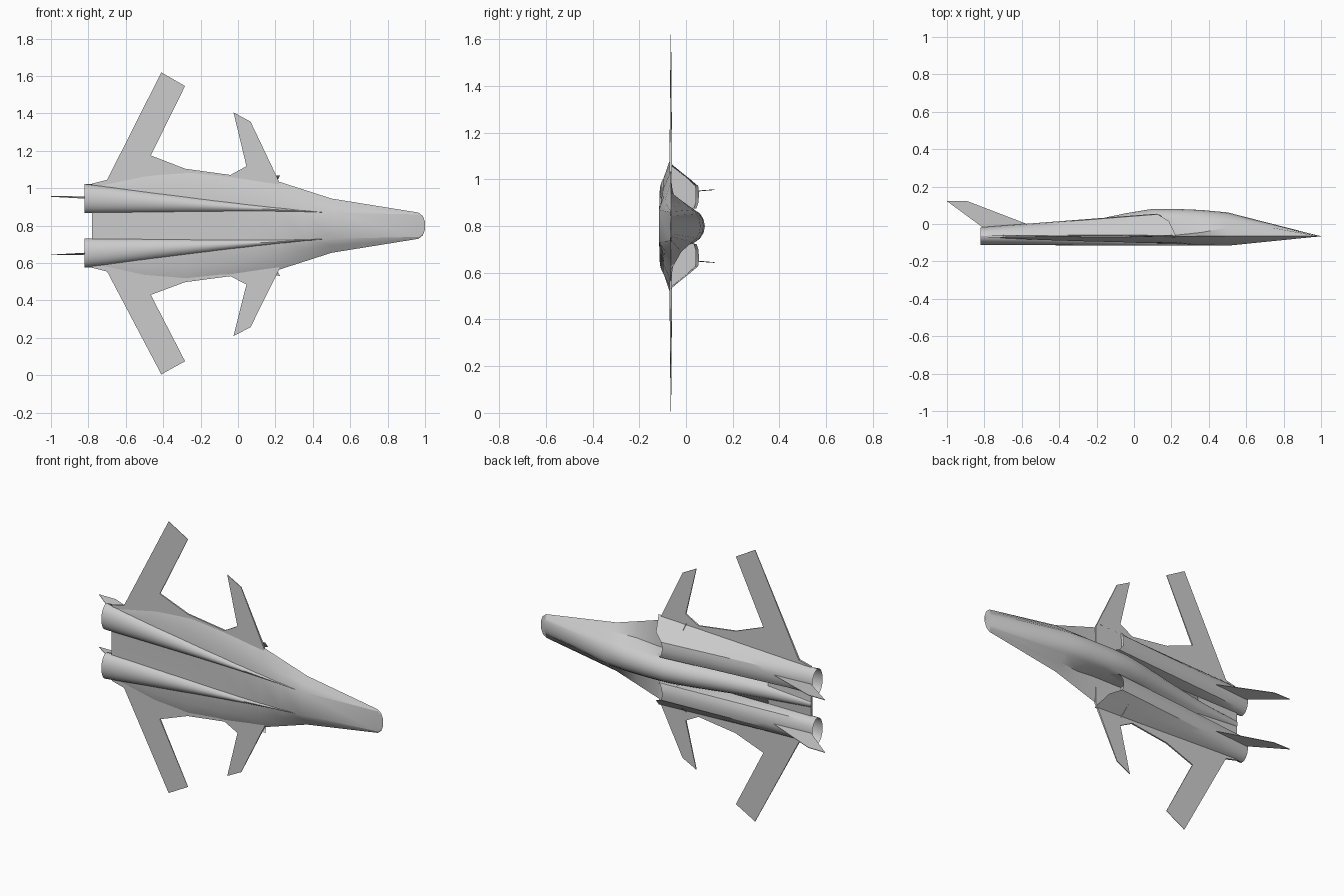
import bpy, bmesh, math

if "Cube" in bpy.data.objects:
    bpy.data.objects.remove(bpy.data.objects["Cube"])

MID = 0.80      # height of the craft's centre line
PLANE = -0.065  # wing plane

grey = bpy.data.materials.new("hull_grey")
grey.use_nodes = True
grey.diffuse_color = (0.6, 0.6, 0.6, 1)
grey.node_tree.nodes["Principled BSDF"].inputs["Base Color"].default_value = (0.6, 0.6, 0.6, 1)


def finish(name, bm, angle=30):
    bmesh.ops.remove_doubles(bm, verts=bm.verts, dist=0.0002)
    bmesh.ops.recalc_face_normals(bm, faces=bm.faces)
    me = bpy.data.meshes.new(name)
    bm.to_mesh(me)
    bm.free()
    ob = bpy.data.objects.new(name, me)
    bpy.context.collection.objects.link(ob)
    me.materials.append(grey)
    bpy.ops.object.select_all(action='DESELECT')
    ob.select_set(True)
    bpy.context.view_layer.objects.active = ob
    bpy.ops.object.shade_smooth_by_angle(angle=math.radians(angle))
    return ob


def loft(name, rings, closed=True, caps=(False, False), angle=30):
    """Skin rings of (x, y, z) points."""
    bm = bmesh.new()
    vs = [[bm.verts.new(p) for p in r] for r in rings]
    n = len(rings[0])
    for a, b in zip(vs, vs[1:]):
        for i in range(n if closed else n - 1):
            j = (i + 1) % n
            bm.faces.new((a[i], a[j], b[j], b[i]))
    for use, ring in zip(caps, (vs[0], vs[-1])):
        if use:
            bm.faces.new(ring)
    return finish(name, bm, angle)


# Fuselage: x, chine w, inner (w, y), shoulder (w, y), top y, belly (w, y), keel (w, y)
stations = [
    (1.000, .020, .015, -.065, .010, -.064, -.064, .015, -.066, .010, -.066),
    (.988, .052, .045, -.064, .035, -.063, -.062, .045, -.067, .040, -.067),
    (.965, .070, .062, -.062, .045, -.060, -.057, .066, -.068, .060, -.069),
    (.500, .145, .110, -.020, .070, .025, .062, .105, -.092, .070, -.116),
    (.360, .190, .100, -.045, .074, .030, .075, .130, -.095, .070, -.113),
    (.220, .235, .080, -.060, .073, .032, .081, .160, -.098, .070, -.108),
    (.100, .250, .078, -.062, .070, .030, .081, .180, -.098, .070, -.104),
    (-.040, .270, .075, -.062, .066, .010, .058, .200, -.098, .070, -.098),
    (-.280, .295, .070, -.062, .055, -.030, .008, .215, -.092, .070, -.089),
    (-.500, .280, .070, -.062, .040, -.055, -.030, .215, -.085, .070, -.081),
    (-.780, .225, .070, -.062, .015, -.061, -.060, .200, -.072, .070, -.072)]
rings = []
for x, we, wi, yi, ws, ys, yt, wb, yb, wk, yk in stations:
    half = [(ws * .75, ys + .55 * (yt - ys)), (ws * .4, ys + .88 * (yt - ys))]
    half = [(wk, yk), (wb, yb), (we, PLANE), (wi, yi), (ws, ys)] + half
    ring = [(x, y, MID + w) for w, y in half] + [(x, yt, MID)]
    ring += [(x, y, MID - w) for w, y in reversed(half)]
    rings.append(ring)
loft("fuselage", rings, caps=(True, True), angle=25)


def lip_x(y):
    """Raked front edge of an intake."""
    return .225 - .045 * (y - PLANE) / .095 if y < .03 else .18 - .06 * (y - .03) / .025


# Intake trapezoid, outer chine over the roof to the inner wall
trapezoid = [(.268, -.065), (.235, -.025), (.203, .015), (.172, .052), (.150, .055),
             (.125, .055), (.100, .053), (.076, .045), (.073, -.010), (.071, -.065)]
N = len(trapezoid) - 1
STEPS = 12


def flat_plate(name, outline, s, grow=1.0):
    """Thin lifting surface in the wing plane, tapering toward the tip."""
    bm = bmesh.new()
    layers = []
    for side in (-1, 1):
        layer = []
        for x, w in outline:
            half = .006 if w < .25 else max(.0012, .005 - .009 * (w - .25))
            if w > .245:
                w = .245 + grow * (w - .245)
            layer.append(bm.verts.new((x, PLANE + side * half, MID + s * w)))
        layers.append(layer)
        bm.faces.new(layer)
    n = len(outline)
    for i in range(n):
        j = (i + 1) % n
        bm.faces.new((layers[0][i], layers[0][j], layers[1][j], layers[1][i]))
    return finish(name, bm)


for s, side in ((1, "upper"), (-1, "lower")):
    # Engine housing: trapezoid inlet blending to a half-round nozzle
    rings = []
    for k in range(STEPS + 1):
        t = k / STEPS
        ring = []
        for i, (w, y) in enumerate(trapezoid):
            a = math.pi * i / N
            w2, y2 = .145 + .077 * math.cos(a), PLANE + .048 * math.sin(a)
            x0 = lip_x(y)
            ring.append((x0 + (-.82 - x0) * t, y + (y2 - y) * t, MID + s * (w + (w2 - w) * t)))
        rings.append(ring)
    loft(side + "_engine_housing", rings, closed=False)

    # Wall set back inside the intake
    bm = bmesh.new()
    bm.faces.new([bm.verts.new((.04, y * .9 - .006, MID + s * w)) for w, y in trapezoid])
    finish(side + "_intake_wall", bm)

    # Lower engine fairing, widening from a point to the nozzle
    rings = []
    for k in range(STEPS + 1):
        t = k / STEPS
        hw = .001 + .076 * t
        ring = []
        for i in range(13):
            a = math.pi * i / 12
            ring.append((.48 - 1.30 * t, PLANE - (.050 - .002 * t) * math.sin(a),
                         MID + s * (.069 + hw + hw * math.cos(a))))
        rings.append(ring)
    loft(side + "_engine_fairing", rings, closed=False)

    # Forward-swept wing and canard
    grow = 1.045 if s > 0 else 1.0
    flat_plate(side + "_wing", [(-.78, .10), (-.78, .225), (-.70, .245), (-.41, .795), (-.283, .725),
                                (-.466, .37), (-.283, .302), (-.04, .27), (-.04, .10)], s, grow)
    flat_plate(side + "_canard", [(.22, .14), (.22, .235), (.067, .543), (-.024, .59),
                                  (.045, .315), (-.04, .27), (-.04, .14)], s, grow)

    # Swept tail fin on the engine housing
    bm = bmesh.new()
    fin = [(-.56, -.005, .145), (-.80, -.025, .145), (-1.0, .122, .156), (-.89, .122, .156)]
    faces = []
    for d in (-.0015, .0015):
        faces.append([bm.verts.new((x, y, MID + s * (w + d))) for x, y, w in fin])
        bm.faces.new(faces[-1])
    for i in range(4):
        j = (i + 1) % 4
        bm.faces.new((faces[0][i], faces[0][j], faces[1][j], faces[1][i]))
    finish(side + "_tail_fin", bm)
